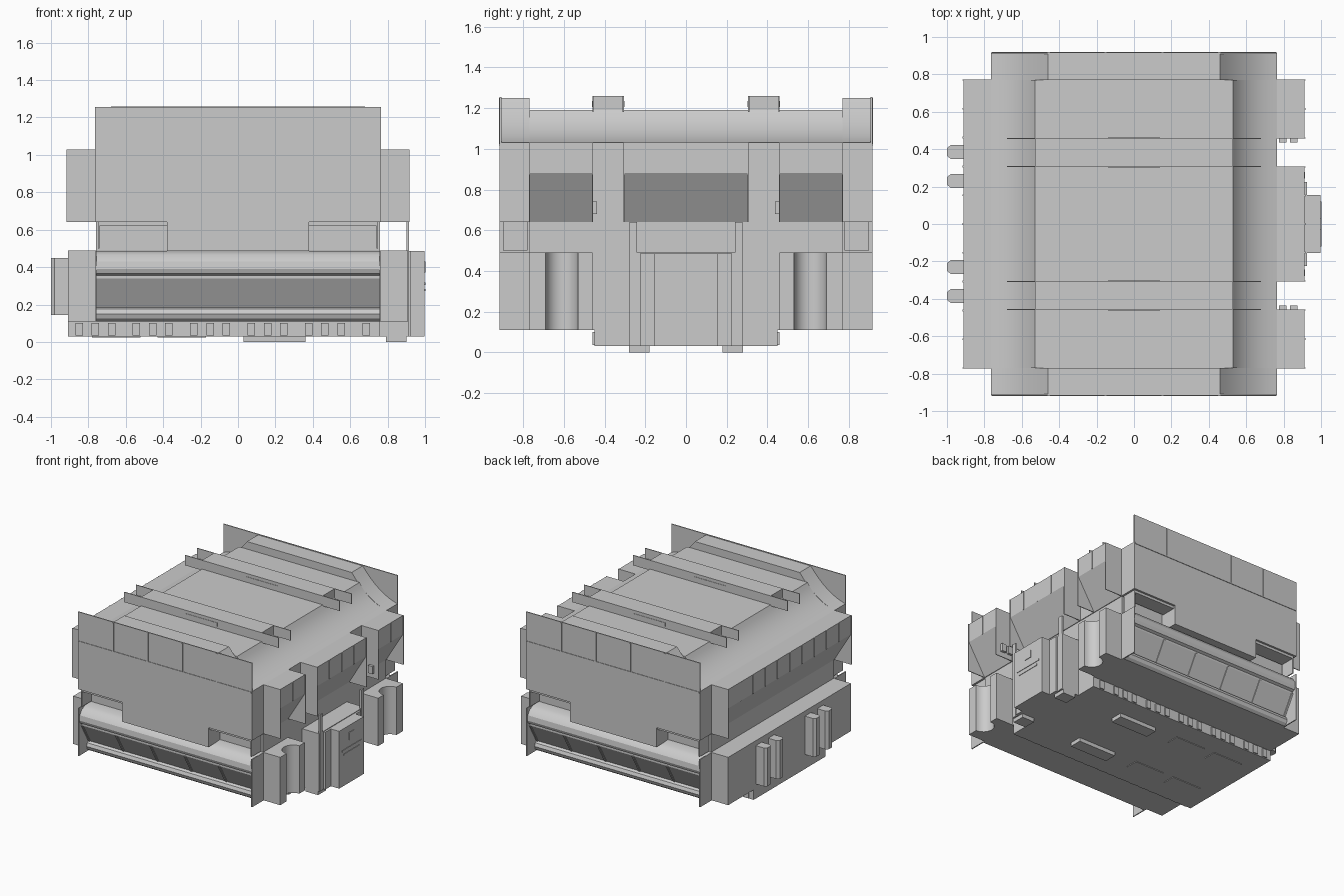
import bpy, math

cube = bpy.data.objects.get("Cube")
if cube:
    bpy.data.objects.remove(cube)

grey = bpy.data.materials.new("plain grey")
grey.use_nodes = True
COLOUR = (0.6, 0.6, 0.6, 1)
grey.diffuse_color = COLOUR
grey.node_tree.nodes["Principled BSDF"].inputs["Base Color"].default_value = COLOUR


def prism(name, profile, axis, lo, hi, smooth=False):
    """Extrude a 2D outline along x (outline y,z), y (x,z) or z (x,y)."""
    def place(p, t):
        return {"x": (t, p[0], p[1]), "y": (p[0], t, p[1]), "z": (p[0], p[1], t)}[axis]
    n = len(profile)
    verts = [place(p, lo) for p in profile] + [place(p, hi) for p in profile]
    faces = [(i, (i + 1) % n, (i + 1) % n + n, i + n) for i in range(n)]
    faces += [tuple(range(n))[::-1], tuple(range(n, 2 * n))]
    mesh = bpy.data.meshes.new(name)
    mesh.from_pydata(verts, [], faces)
    mesh.materials.append(grey)
    obj = bpy.data.objects.new(name, mesh)
    bpy.context.collection.objects.link(obj)
    bpy.ops.object.select_all(action="DESELECT")
    obj.select_set(True)
    bpy.context.view_layer.objects.active = obj
    bpy.ops.object.mode_set(mode="EDIT")
    bpy.ops.mesh.select_all(action="SELECT")
    bpy.ops.mesh.normals_make_consistent(inside=False)
    bpy.ops.object.mode_set(mode="OBJECT")
    if smooth:
        bpy.ops.object.shade_smooth_by_angle(angle=math.radians(28))
    return obj


def box(name, x0, x1, y0, y1, z0, z1):
    return prism(name, [(x0, y0), (x1, y0), (x1, y1), (x0, y1)], "z", z0, z1)


def cove(top, flat, base):
    """Roof outline: flat crown with shoulders that sweep out to the eaves."""
    side = []
    for i in range(9):
        t = i / 8
        a, b, c = (1 - t) ** 2, 2 * t * (1 - t), t * t
        side.append((a * flat + b * 0.6 + c * 0.765, a * top + b * 1.07 + c * 1.03))
    side.append((0.765, base))
    return side + [(-x, z) for x, z in reversed(side)]


# Core and swept roof
box("core", -0.76, 0.76, -0.77, 0.77, 0.11, 0.65)
prism("roof", cove(1.19, 0.53, 0.64), "y", -0.77, 0.77, True)
box("chassis", -0.91, 0.76, -0.45, 0.45, 0.03, 0.12)
box("left_chassis", 0.76, 0.91, -0.28, 0.28, 0.03, 0.49)

# Front and back ends, mirrored
lamp_bar = [(0.77, 0.49), (0.84, 0.485), (0.88, 0.465), (0.905, 0.43), (0.91, 0.39),
            (0.9, 0.365), (0.88, 0.355), (0.88, 0.34), (0.79, 0.185), (0.81, 0.175),
            (0.82, 0.15), (0.81, 0.125), (0.79, 0.11), (0.77, 0.11)]
for s, end in ((-1, "front"), (1, "back")):
    def ybox(name, x0, x1, ya, yb, z0, z1):
        return box(end + name, x0, x1, min(s * ya, s * yb), max(s * ya, s * yb), z0, z1)

    prism(end + "_roof_rib", cove(1.25, 0.46, 0.64), "y",
          min(s * 0.77, s * 0.91), max(s * 0.77, s * 0.91), True)
    ybox("_shield", -0.765, 0.765, 0.908, 0.916, 0.64, 1.255)
    # The shield carries on down to the lamp bar in the middle
    ybox("_shield_skirt", -0.38, 0.38, 0.77, 0.916, 0.485, 0.645)
    # Panel seams on the shield
    for i in range(1, 5):
        x = -0.76 + i * 0.304
        ybox("_upright_seam", x - 0.006, x + 0.006, 0.914, 0.92, 1.02, 1.25)
    ybox("_long_seam", -0.76, 0.76, 0.914, 0.92, 1.015, 1.025)
    prism(end + "_lamp_bar", [(s * y, z) for y, z in lamp_bar], "x", -0.76, 0.76, True)
    # Dividers between the sloping lamps
    for i in range(6):
        x = -0.752 + i * 0.301
        prism(end + "_lamp_divider",
              [(s * 0.888, 0.34), (s * 0.798, 0.185), (s * 0.78, 0.185), (s * 0.87, 0.34)],
              "x", x - 0.008, x + 0.008)
    for k in (-1, 1):
        xs = sorted((k * 0.757, k * 0.765))
        ybox("_cheek_plate", xs[0], xs[1], 0.77, 0.916, 0.11, 0.49)
        # Hanging ducts under the shield
        xs = sorted((k * 0.38, k * 0.745))
        ybox("_duct_lip", xs[0], xs[1], 0.78, 0.9, 0.62, 0.64)
        ybox("_duct_end", k * 0.745 - 0.004, k * 0.745 + 0.004, 0.78, 0.9, 0.5, 0.64)
    # Paired teeth along the chassis edge
    for g in range(6):
        for k in range(3):
            x = -0.85 + g * 0.307 + k * 0.087
            if x < 0.75:
                ybox("_tooth", x - 0.02, x + 0.02, 0.45, 0.46, 0.035, 0.1)
    # Inner roof ribs with flat side plates
    ybox("_inner_rib", -0.53, 0.53, 0.305, 0.46, 1.15, 1.26)
    for y in (0.308, 0.457):
        ybox("_rib_plate", -0.68, 0.68, y - 0.003, y + 0.003, 1.18, 1.26)
        ybox("_rib_panel", -0.14, 0.14, y - 0.006, y + 0.006, 1.205, 1.235)
    # Feet
    for x0, x1 in ((0.03, 0.36), (0.79, 0.9)):
        ybox("_foot", x0, x1, 0.18, 0.28, 0, 0.04)


# Side pods with undercut lower faces
def pod(name, k, y0, y1):
    outline = [(0.75, 1.03), (0.912, 1.03), (0.912, 0.88), (0.765, 0.64), (0.75, 0.64)]
    prism(name, [(k * x, z) for x, z in outline], "y", y0, y1)
    xs = sorted((k * 0.76, k * 0.916))
    for y in (y0, y1):
        box(name + "_end", xs[0], xs[1], y - 0.003, y + 0.003, 0.64, 1.03)
    # Seams on the upper face
    n = max(2, round((y1 - y0) / 0.155))
    xs = sorted((k * 0.91, k * 0.916))
    for i in range(1, n):
        y = y0 + (y1 - y0) * i / n
        box(name + "_seam", xs[0], xs[1], y - 0.005, y + 0.005, 0.88, 1.03)


pod("right_pod", -1, -0.77, 0.77)
pod("left_middle_pod", 1, -0.305, 0.305)
pod("left_front_pod", 1, -0.77, -0.46)
pod("left_back_pod", 1, 0.46, 0.77)

# Lower left blocks, each with a half-round upright niche
niche = [(0.91 - 0.08 * math.sin(math.pi * i / 12), 0.61 - 0.08 * math.cos(math.pi * i / 12))
         for i in range(13)]
block = [(0.75, 0.46), (0.91, 0.46)] + niche + [(0.91, 0.77), (0.75, 0.77)]
for s, end in ((-1, "front"), (1, "back")):
    prism(f"left_{end}_block", [(x, s * y) for x, y in block], "z", 0.11, 0.49, True)

# Lower right block is one plain length
box("right_block", -0.91, -0.75, -0.77, 0.77, 0.11, 0.49)

# Upright vents on the right side
for y in (-0.385, -0.23, 0.23, 0.385):
    prism("vent", [(-0.9, y - 0.037), (-0.98, y - 0.037), (-1, y - 0.02), (-1, y + 0.02),
                   (-0.98, y + 0.037), (-0.9, y + 0.037)], "z", 0.145, 0.45)

# Doorway on the left side
box("door", 0.9, 0.998, -0.155, 0.155, 0.03, 0.485)
box("door_window", 0.995, 1.002, -0.03, 0.03, 0.37, 0.43)
box("door_handle", 0.995, 1.002, -0.12, 0.12, 0.305, 0.318)
box("door_step", 0.995, 1.002, -0.1, 0.1, 0.272, 0.284)
for s in (-1, 1):
    box("door_frame", 0.9, 0.925, s * 0.19 - 0.035, s * 0.19 + 0.035, 0.03, 0.485)
    box("door_pole", 0.9, 0.914, s * 0.26 - 0.018, s * 0.26 + 0.018, 0.03, 0.64)
    for x in (0.79, 0.85):
        box("pod_stud", x - 0.015, x + 0.025, s * 0.45 - 0.013, s * 0.45 + 0.013, 0.68, 0.74)

# Shallow hatch plates under the floor
for x in (-0.3, -0.65):
    for y in (-0.23, 0.23):
        box("floor_hatch", x - 0.13, x + 0.13, y - 0.05, y + 0.05, 0.025, 0.035)
